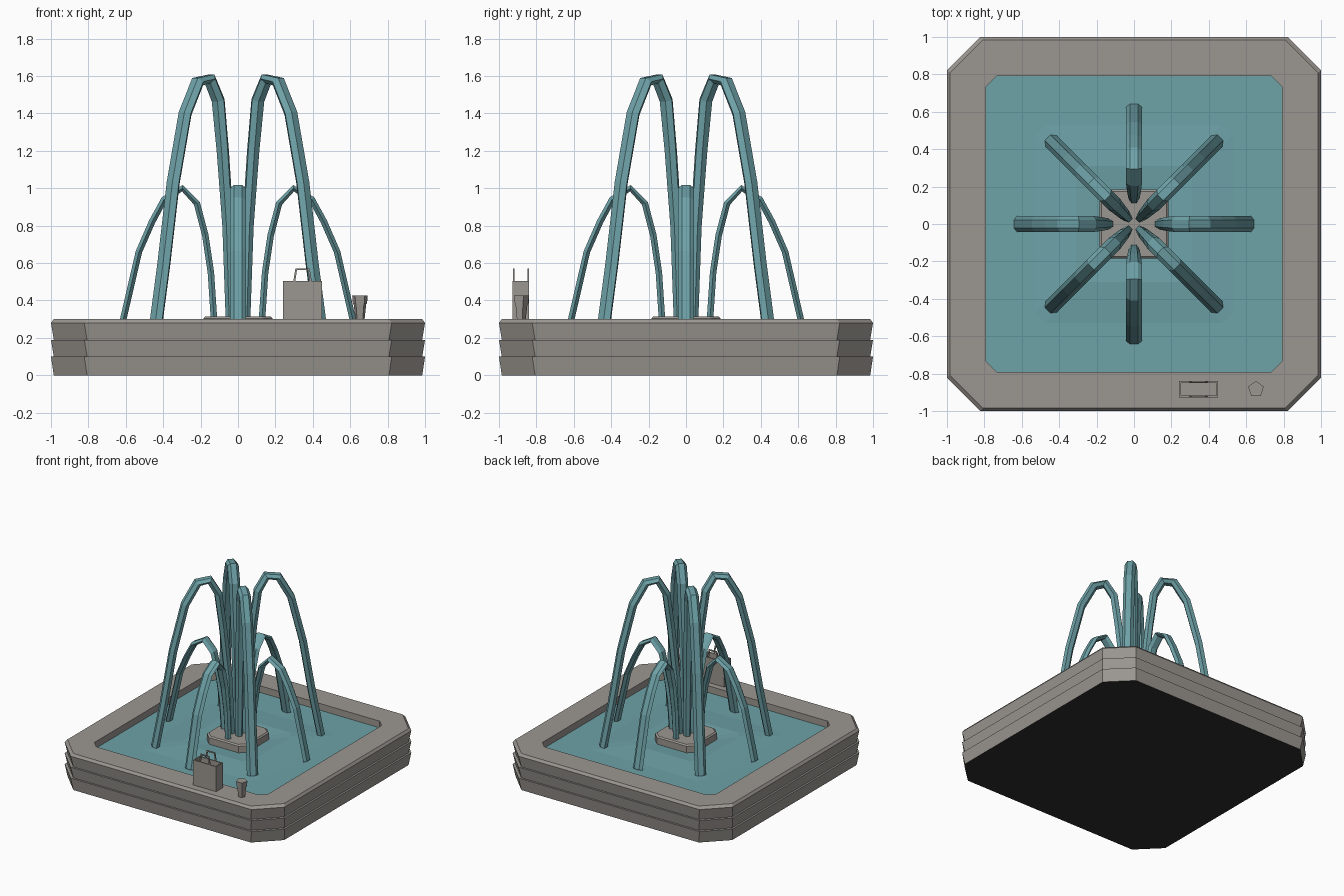
import bpy
import bmesh
from math import cos, sin, pi
from mathutils import Vector, Matrix

default = bpy.data.objects.get("Cube")
if default:
    bpy.data.objects.remove(default, do_unlink=True)


def material(name, r, g, b):
    mat = bpy.data.materials.new(name)
    mat.use_nodes = True
    mat.diffuse_color = (r, g, b, 1)
    mat.node_tree.nodes["Principled BSDF"].inputs["Base Color"].default_value = (r, g, b, 1)
    return mat


STONE = material("warm grey stone", 0.33, 0.31, 0.285)
WATER = material("teal water", 0.155, 0.36, 0.39)
DARK = material("dark underside", 0.03, 0.026, 0.027)


def loft(name, rings, mats, cap_start=True, cap_end=True):
    """Skin a list of equal-length point rings into one flat-shaded object."""
    bm = bmesh.new()
    loops = [[bm.verts.new(p) for p in ring] for ring in rings]
    n = len(loops[0])
    for a, b in zip(loops, loops[1:]):
        for i in range(n):
            j = (i + 1) % n
            bm.faces.new((a[i], a[j], b[j], b[i]))
    if cap_start:
        bm.faces.new(loops[0][::-1])
    if cap_end:
        bm.faces.new(loops[-1])
    bmesh.ops.recalc_face_normals(bm, faces=bm.faces)
    mesh = bpy.data.meshes.new(name)
    bm.to_mesh(mesh)
    bm.free()
    for mat in mats:
        mesh.materials.append(mat)
    obj = bpy.data.objects.new(name, mesh)
    bpy.context.collection.objects.link(obj)
    return obj


def octagon(half, cut, z):
    """Square ring with cut corners."""
    c = half - cut
    pts = [(half, -c), (half, c), (c, half), (-c, half),
           (-half, c), (-half, -c), (-c, -half), (c, -half)]
    return [(x, y, z) for x, y in pts]


def rectangle(cx, cy, hx, hy, z):
    return [(cx + sx * hx, cy + sy * hy, z)
            for sx, sy in ((-1, -1), (1, -1), (1, 1), (-1, 1))]


def polygon(cx, cy, r, z, sides):
    return [(cx + r * cos(pi / 2 + 2 * pi * i / sides),
             cy + r * sin(pi / 2 + 2 * pi * i / sides), z) for i in range(sides)]


# Stone basin: three stepped courses, bevelled rim, inner wall and floor
outer = [(0.985, 0), (1, 0.1), (0.985, 0.1), (1, 0.19),
         (0.985, 0.19), (1, 0.28), (0.985, 0.3)]
rings = [octagon(h, 0.178, z) for h, z in outer]
rings += [octagon(0.79, 0.055, z) for z in (0.3, 0.2)]
basin = loft("basin", rings, [STONE, DARK])
for face in basin.data.polygons:
    if face.normal.z < -0.9 and face.center.z < 0.01:
        face.material_index = 1

# Water surface, swelling gently around the plinth
swell = [(0.79, 0.245), (0.53, 0.245), (0.31, 0.262), (0.17, 0.25)]
loft("water_surface", [octagon(h, 0.055, z) for h, z in swell], [WATER], cap_start=False)

# Central plinth
plinth = [(0.185, 0.2), (0.185, 0.305), (0.175, 0.315)]
loft("plinth", [octagon(h, 0.05, z) for h, z in plinth], [STONE])


def jet(name, path, half_width, half_depth, angle):
    """Six-sided arching stream; path holds (radius, height) points."""
    pts = [Vector((r, 0, z)) for r, z in path]
    side = Vector((0, 1, 0))
    turn = Matrix.Rotation(angle, 3, "Z")
    rings = []
    for i, p in enumerate(pts):
        tangent = (pts[min(i + 1, len(pts) - 1)] - pts[max(i - 1, 0)]).normalized()
        normal = side.cross(tangent)
        grow = 0.6 + 0.4 * min(1, i / 3)
        rings.append([turn @ (p + side * half_width * grow * cos(k * pi / 3)
                              + normal * half_depth * sin(k * pi / 3))
                      for k in range(6)])
    loft(name, rings, [WATER])


# Tall streams on the diagonals, short streams on the axes
tall = [(0.05, 0.25), (0.075, 0.8), (0.115, 1.2), (0.15, 1.47), (0.215, 1.585),
        (0.305, 1.57), (0.40, 1.4), (0.49, 1.03), (0.56, 0.6), (0.625, 0.25)]
short = [(0.125, 0.25), (0.145, 0.55), (0.175, 0.75), (0.22, 0.92), (0.297, 1.0),
         (0.395, 0.94), (0.46, 0.82), (0.53, 0.66), (0.625, 0.25)]
for i, place in enumerate(("left", "back", "right", "front")):
    jet("short_jet_" + place, short, 0.043, 0.02, i * pi / 2)
for i, place in enumerate(("back_left", "back_right", "front_right", "front_left")):
    jet("tall_jet_" + place, tall, 0.043, 0.032, pi / 4 + i * pi / 2)

# Open shopping bag on the front rim
BX, BY = 0.345, -0.883
bag = [(0.105, 0.044, 0.3), (0.105, 0.044, 0.505),
       (0.095, 0.034, 0.505), (0.095, 0.034, 0.32)]
loft("bag", [rectangle(BX, BY, *b) for b in bag], [STONE])

# Two bag handles, each a thin bent strip
for label, y in (("front", BY - 0.039), ("back", BY + 0.039)):
    arch = [(-0.05, 0.5), (-0.038, 0.572), (0.038, 0.572), (0.05, 0.5),
            (0.039, 0.5), (0.03, 0.562), (-0.03, 0.562), (-0.039, 0.5)]
    loft("bag_handle_" + label,
         [[(BX + x, y + d, z) for x, z in arch] for d in (-0.004, 0.004)], [STONE])

# Paper cup with a wider lid
cup = [(0.026, 0.3), (0.036, 0.385), (0.04, 0.385), (0.044, 0.428)]
loft("cup", [polygon(0.652, -0.883, r, z, 5) for r, z in cup], [STONE])
